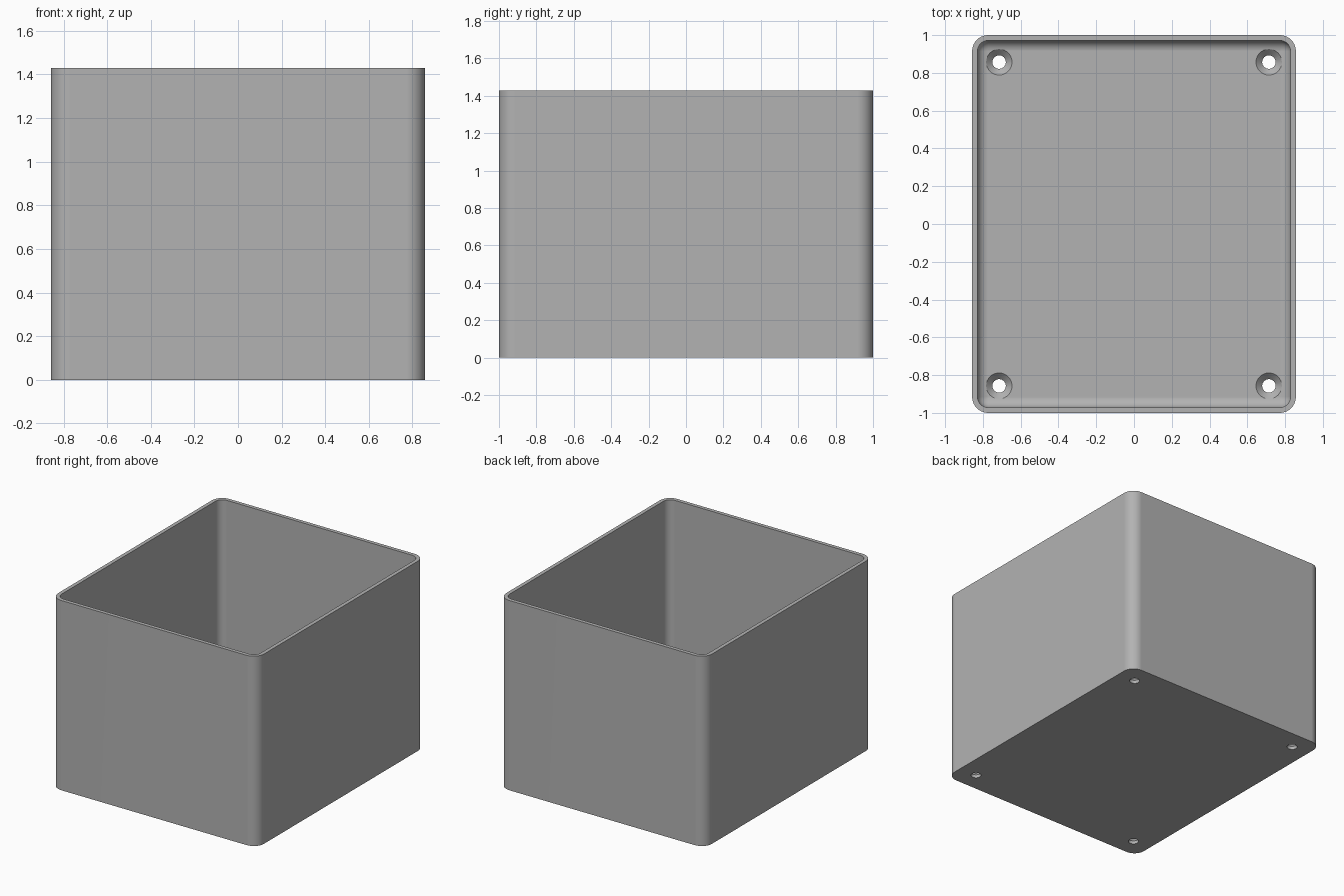
import bpy, bmesh, math

old = bpy.data.objects.get("Cube")
if old:
    bpy.data.objects.remove(old, do_unlink=True)

MM = 1 / 35                    # one millimetre of the 60 x 70 x 50 box
HX, HY, TOP = 30 * MM, 35 * MM, 50 * MM
WALL, FLOOR = MM, 2 * MM
CORNER, FILLET = 3 * MM, 2 * MM
ARC = 10                       # segments per rounded corner

grey = bpy.data.materials.new("plain grey")
grey.use_nodes = True
COLOUR = (0.45, 0.45, 0.45, 1)
grey.diffuse_color = COLOUR
grey.node_tree.nodes["Principled BSDF"].inputs["Base Color"].default_value = COLOUR


def rounded_ring(inset, z):
    """Points of the rounded outline, moved inwards by inset."""
    r = max(CORNER - inset, 0)
    pts = []
    for q, (sx, sy) in enumerate([(1, 1), (-1, 1), (-1, -1), (1, -1)]):
        for i in range(ARC + 1):
            a = (q + i / ARC) * math.pi / 2
            pts.append((sx * (HX - inset - r) + r * math.cos(a),
                        sy * (HY - inset - r) + r * math.sin(a), z))
    return pts


def circle_ring(x, y, r, z, n=32):
    return [(x + r * math.cos(math.tau * i / n),
             y + r * math.sin(math.tau * i / n), z) for i in range(n)]


def skin(bm, rings):
    """Join a stack of rings into a closed solid."""
    loops = [[bm.verts.new(p) for p in ring] for ring in rings]
    n = len(loops[0])
    for a, b in zip(loops, loops[1:]):
        for i in range(n):
            j = (i + 1) % n
            bm.faces.new((a[i], a[j], b[j], b[i]))
    bm.faces.new(loops[0][::-1])
    bm.faces.new(loops[-1])


def finish(bm, name):
    bmesh.ops.remove_doubles(bm, verts=bm.verts, dist=1e-5)
    bmesh.ops.recalc_face_normals(bm, faces=bm.faces)
    mesh = bpy.data.meshes.new(name)
    bm.to_mesh(mesh)
    bm.free()
    mesh.materials.append(grey)
    obj = bpy.data.objects.new(name, mesh)
    bpy.context.collection.objects.link(obj)
    return obj


# Open box: outside wall, rim, inside wall, then the fillet into the floor
rings = [rounded_ring(0, 0), rounded_ring(0, TOP), rounded_ring(WALL, TOP)]
for i in range(ARC + 1):
    a = i / ARC * math.pi / 2
    rings.append(rounded_ring(WALL + FILLET * (1 - math.cos(a)),
                              FLOOR + FILLET * (1 - math.sin(a))))
bm = bmesh.new()
skin(bm, rings)
box = finish(bm, "open_box")

# Countersunk screw holes, one near each corner
HOLE, SINK = 1.25 * MM, 2.4 * MM
bm = bmesh.new()
for sx in (-1, 1):
    for sy in (-1, 1):
        x, y = sx * (HX - 5 * MM), sy * (HY - 5 * MM)
        profile = [(HOLE, -MM), (HOLE, FLOOR - SINK + HOLE),
                   (SINK, FLOOR), (SINK, FLOOR + MM)]
        skin(bm, [circle_ring(x, y, r, z) for r, z in profile])
cutter = finish(bm, "screw_hole_cutter")
cutter.hide_render = True

bpy.ops.object.select_all(action='DESELECT')
box.select_set(True)
bpy.context.view_layer.objects.active = box
cut = box.modifiers.new("screw holes", 'BOOLEAN')
cut.operation = 'DIFFERENCE'
cut.solver = 'EXACT'
cut.object = cutter
bpy.ops.object.modifier_apply(modifier=cut.name)
bpy.data.objects.remove(cutter, do_unlink=True)

# Smooth the rounded corners while keeping the rim and hole edges crisp
bpy.ops.object.shade_smooth_by_angle(angle=math.radians(30))
weighted = box.modifiers.new("flat walls", 'WEIGHTED_NORMAL')
weighted.keep_sharp = True
